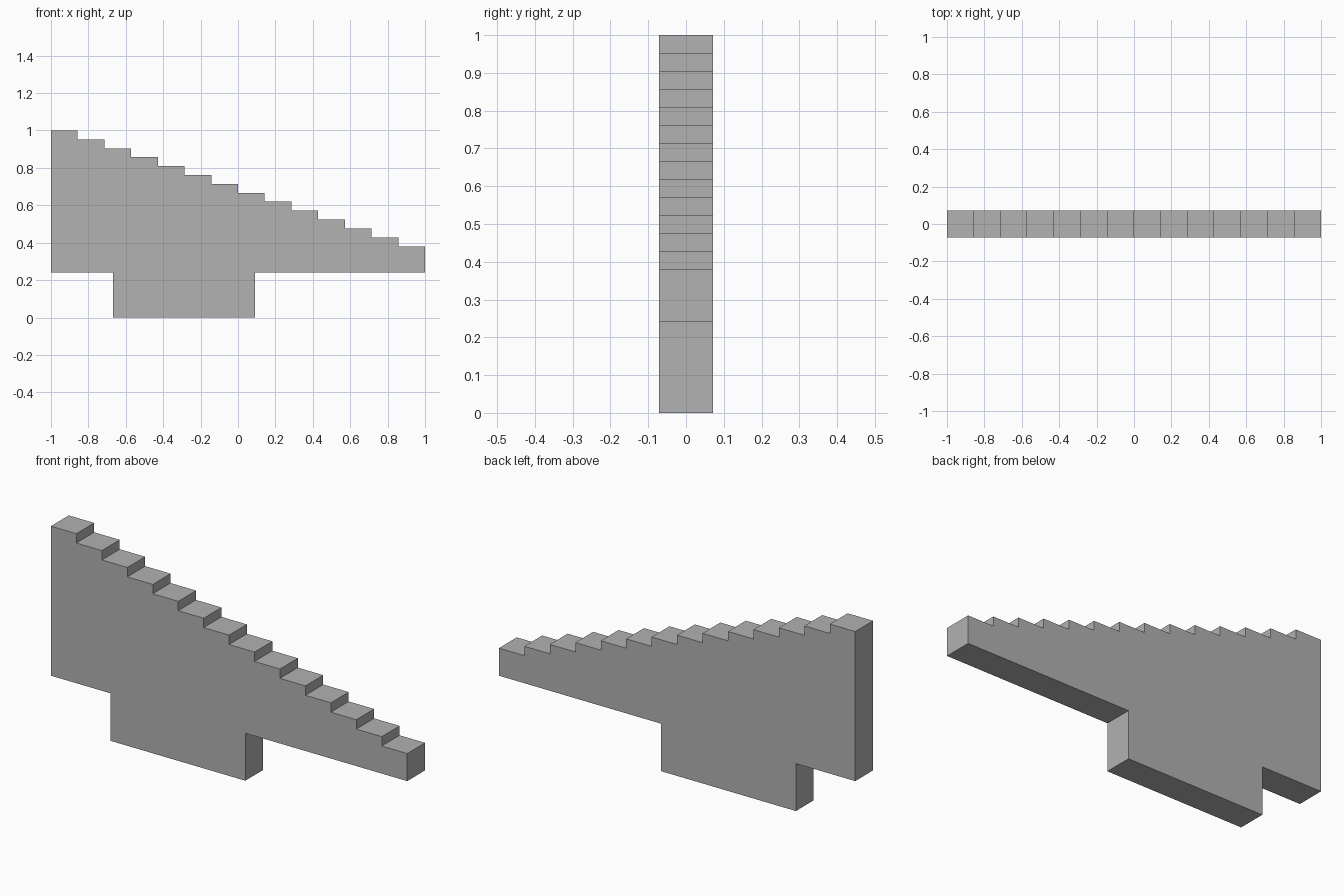
import bpy
import bmesh

cube = bpy.data.objects.get("Cube")
if cube:
    bpy.data.objects.remove(cube, do_unlink=True)

STEPS = 14
TREAD = 2 / STEPS
RISE = 1 / 21
HALF = 0.0714          # half thickness of the slab
UNDERSIDE = 0.241
FOOT_LEFT, FOOT_RIGHT = -0.667, 0.091

# Plain grey
grey = bpy.data.materials.new("plain_grey")
grey.use_nodes = True
colour = (0.445, 0.445, 0.445, 1)
grey.diffuse_color = colour
grey.node_tree.nodes["Principled BSDF"].inputs["Base Color"].default_value = colour

# Side outline: underside with the foot, then the steps from low to high
outline = [(-1, UNDERSIDE), (FOOT_LEFT, UNDERSIDE), (FOOT_LEFT, 0),
           (FOOT_RIGHT, 0), (FOOT_RIGHT, UNDERSIDE), (1, UNDERSIDE)]
for i in reversed(range(STEPS)):
    left = -1 + i * TREAD
    height = 1 - i * RISE
    outline += [(left + TREAD, height), (left, height)]

# Extrude the outline through the thickness
bm = bmesh.new()
face = bm.faces.new([bm.verts.new((x, -HALF, z)) for x, z in outline])
extruded = bmesh.ops.extrude_face_region(bm, geom=[face], use_keep_orig=True)
moved = [v for v in extruded["geom"] if isinstance(v, bmesh.types.BMVert)]
bmesh.ops.translate(bm, verts=moved, vec=(0, 2 * HALF, 0))
bmesh.ops.recalc_face_normals(bm, faces=bm.faces)

mesh = bpy.data.meshes.new("stepped_slab")
bm.to_mesh(mesh)
bm.free()
mesh.materials.append(grey)
slab = bpy.data.objects.new("stepped_slab", mesh)
bpy.context.collection.objects.link(slab)
